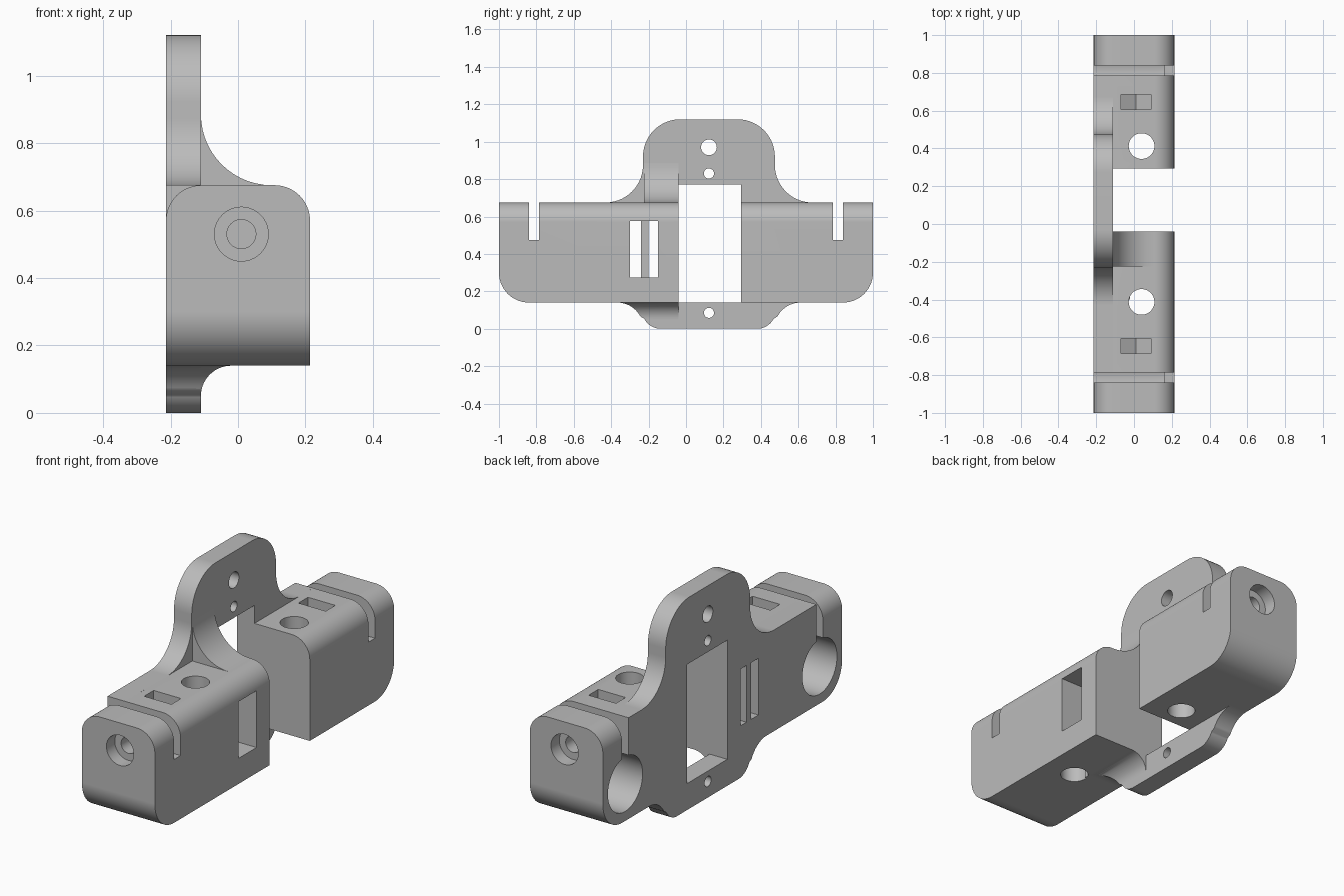
import bpy, bmesh
from math import sin, cos, radians

if "Cube" in bpy.data.objects:
    bpy.data.objects.remove(bpy.data.objects["Cube"])

grey = bpy.data.materials.new("plain_grey")
grey.use_nodes = True
COLOUR = (0.5, 0.5, 0.5, 1)
grey.diffuse_color = COLOUR
grey.node_tree.nodes["Principled BSDF"].inputs["Base Color"].default_value = COLOUR

W = 0.2135            # half depth of the body
PLATE = -0.11         # inner face of the plate
LOW, TOP = 0.14, 0.675
MID = 0.1225          # centre line of the plate
GAP = (-0.04, 0.295)


def arc(a, b, r, start, end, n=14):
    steps = [radians(start + (end - start) * i / n) for i in range(n + 1)]
    return [(a + r * cos(t), b + r * sin(t)) for t in steps]


def rect(a0, a1, b0, b1):
    return [(a0, b0), (a1, b0), (a1, b1), (a0, b1)]


def circle(a, b, r):
    return arc(a, b, r, 0, 360, 40)[:-1]


def prism(name, pts, axis, lo, hi, round_end=None):
    """Extrude a 2D profile along an axis; optionally round one bottom edge."""
    lo, hi = min(lo, hi), max(lo, hi)
    place = {"X": lambda a, b, h: (h, a, b),
             "Y": lambda a, b, h: (a, h, b),
             "Z": lambda a, b, h: (a, b, h)}[axis]
    bm = bmesh.new()
    rings = [[bm.verts.new(place(a, b, h)) for a, b in pts] for h in (lo, hi)]
    for ring in rings:
        bm.faces.new(ring)
    for i in range(len(pts)):
        j = (i + 1) % len(pts)
        bm.faces.new((rings[0][i], rings[0][j], rings[1][j], rings[1][i]))
    bmesh.ops.recalc_face_normals(bm, faces=bm.faces)
    if round_end is not None:
        edges = [e for e in bm.edges if all(
            abs(v.co.y - round_end) < 1e-4 and abs(v.co.z - LOW) < 1e-4 for v in e.verts)]
        bmesh.ops.bevel(bm, geom=edges, offset=0.16, segments=14,
                        profile=0.5, affect="EDGES")
    mesh = bpy.data.meshes.new(name)
    bm.to_mesh(mesh)
    bm.free()
    obj = bpy.data.objects.new(name, mesh)
    bpy.context.collection.objects.link(obj)
    mesh.materials.append(grey)
    return obj


def cutter(*args):
    obj = prism("cutter", *args)
    obj.hide_render = True
    cutters.append(obj)
    return obj


def activate(obj):
    bpy.ops.object.select_all(action="DESELECT")
    obj.select_set(True)
    bpy.context.view_layer.objects.active = obj


def carve(obj, tools, operation="DIFFERENCE"):
    activate(obj)
    for tool in tools:
        mod = obj.modifiers.new("carve", "BOOLEAN")
        mod.operation, mod.solver, mod.object = operation, "EXACT", tool
        bpy.ops.object.modifier_apply(modifier=mod.name)


def finish(obj):
    activate(obj)
    bpy.ops.object.shade_smooth_by_angle(angle=radians(30))
    mod = obj.modifiers.new("normals", "WEIGHTED_NORMAL")
    mod.keep_sharp = True


cutters = []

# Cuts shared by each end: strap slot, round recess, screw hole, nut trap, vertical hole
nut = [(0.01, 0.438), (0.09, 0.484), (0.09, 0.8), (-0.07, 0.8), (-0.07, 0.484)]
end_cuts = {}
for s in (-1, 1):
    end_cuts[s] = [
        cutter(rect(s * 0.785, s * 0.84, 0.475, 0.8), "X", -0.3, 0.3),
        cutter(circle(s * 0.8125, 0.335, 0.145), "X", -0.3, 0.16),
        cutter(circle(0.01, 0.53, 0.08), "Y", s * 0.93, s * 1.1),
        cutter(circle(0.01, 0.53, 0.043), "Y", s * 0.57, s * 1.05),
        cutter(nut, "Y", s * 0.605, s * 0.685),
        cutter(circle(0.04, s * 0.4125, 0.068), "Z", 0, 1),
    ]

# Pocket in the front block, opening through the plate as two narrow slots
pocket = cutter(rect(-0.3, -0.15, 0.275, 0.575), "X", PLATE, 0.3)
narrow = [cutter(rect(a, b, 0.275, 0.575), "X", -0.3, 0)
          for a, b in ((-0.3, -0.24), (-0.2, -0.15))]

# End blocks: rounded top edges, rounded outer bottom edge
section = ([(-W, LOW), (W, LOW)] + arc(W - 0.105, TOP - 0.105, 0.105, 0, 90)
           + arc(-W + 0.105, TOP - 0.105, 0.105, 90, 180))
front_block = prism("front_block", section, "Y", -1, GAP[0], -1)
back_block = prism("back_block", section, "Y", GAP[1], 1, 1)
carve(front_block, end_cuts[-1] + [pocket] + narrow)
carve(back_block, end_cuts[1])

# Mounting plate outline: upper tab, long bar and lower tab
upper = arc(0.1525, 0.92, 0.2, 90, 0) + arc(0.5525, 0.875, 0.2, 180, 270)
lower = arc(0.49, 0, 0.14, 90, 152) + arc(0.2575, 0.1, 0.1, -28, -90)


def side(s):
    return ([(MID + s * a, b) for a, b in upper]
            + [(s * 0.785, TOP), (s * 0.785, LOW)]
            + [(MID + s * a, b) for a, b in lower])


outline = side(1) + side(-1)[::-1]
plate = prism("mounting_plate", outline, "X", -W, PLATE)
holes = [cutter(circle(MID, z, r), "X", -0.3, 0)
         for z, r in ((0.97, 0.042), (0.83, 0.027), (0.085, 0.027))]
window = cutter(rect(*GAP, LOW, 0.77), "X", -0.3, 0)
round_recesses = [end_cuts[s][1] for s in (-1, 1)]
carve(plate, [window] + holes + narrow + round_recesses
      + [end_cuts[s][4] for s in (-1, 1)])

# Curved gussets joining the plate to the front block
upper_gusset = prism("upper_gusset",
                     [(-0.15, 0.6), (-0.15, 0.885)] + arc(0.1, 0.885, 0.21, 180, 270)
                     + [(0.1, 0.6)], "Y", -0.225, GAP[0])
lower_gusset = prism("lower_gusset",
                     [(-0.15, 0.2), (-0.15, 0.05)] + arc(-0.02, 0.05, 0.09, 180, 90)
                     + [(-0.02, 0.2)], "Y", -0.4, GAP[0])
carve(lower_gusset, [cutter(outline, "X", -0.3, 0.3)], "INTERSECT")

for obj in (front_block, back_block, plate, upper_gusset, lower_gusset):
    finish(obj)
for obj in cutters:
    bpy.data.objects.remove(obj)
